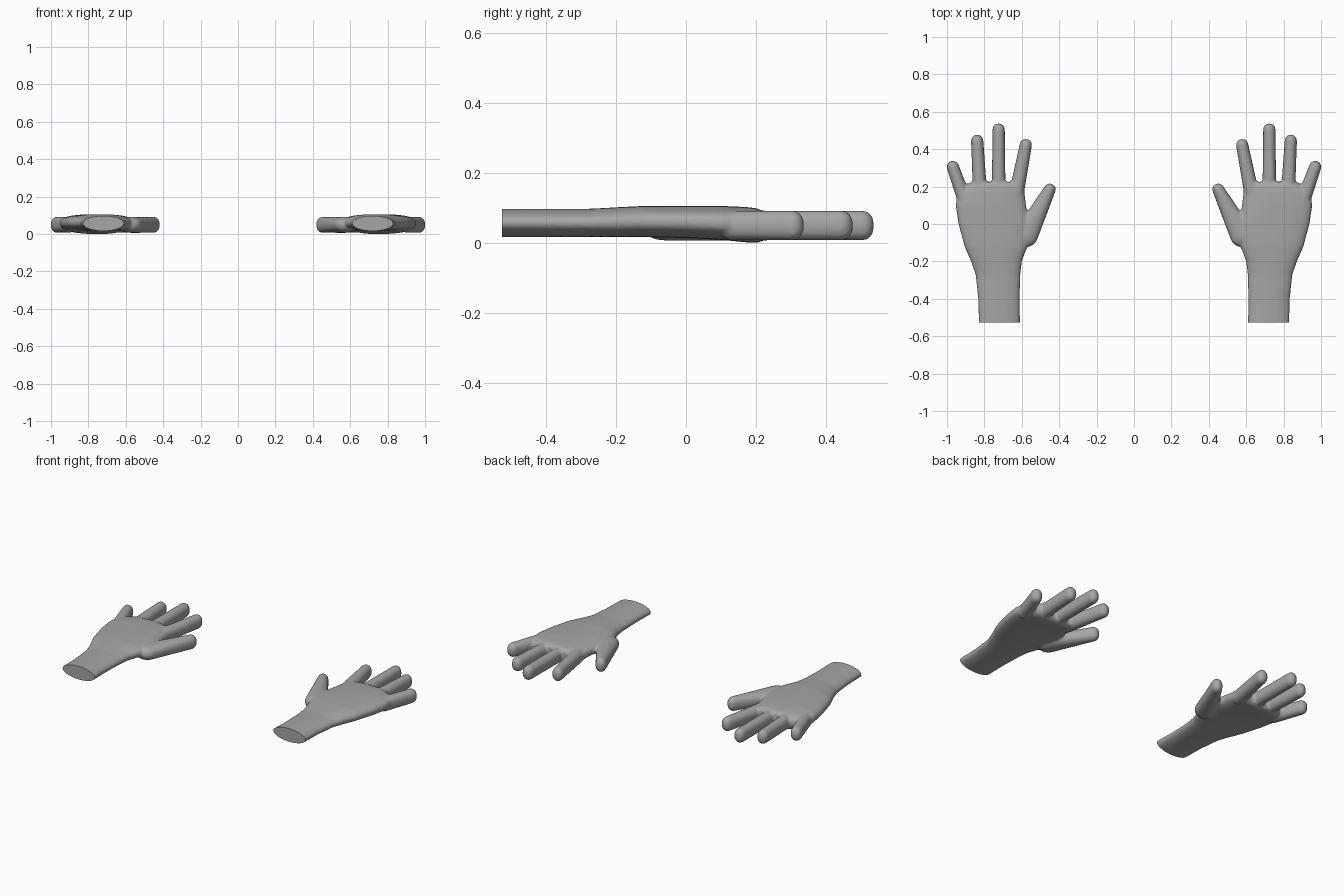
import bpy, bmesh
from math import cos, sin, pi, copysign
from mathutils import Vector

cube = bpy.data.objects.get("Cube")
if cube:
    bpy.data.objects.remove(cube, do_unlink=True)

grey = bpy.data.materials.new("plain_grey")
grey.use_nodes = True
grey.diffuse_color = (0.38, 0.38, 0.38, 1)
grey.node_tree.nodes["Principled BSDF"].inputs["Base Color"].default_value = grey.diffuse_color

WRIST_END = -0.527
SIDES = 40

# Forearm and palm sections: y, inner x, outer x, bottom z, top z, squareness
SECTIONS = [
    (-0.57, 0.607, 0.828, 0.020, 0.101, 2.0),
    (-0.40, 0.610, 0.832, 0.020, 0.101, 2.0),
    (-0.27, 0.606, 0.846, 0.020, 0.101, 2.1),
    (-0.20, 0.598, 0.870, 0.020, 0.105, 2.3),
    (-0.12, 0.568, 0.905, 0.020, 0.109, 2.5),
    (0.00, 0.555, 0.937, 0.017, 0.109, 2.6),
    (0.10, 0.576, 0.952, 0.012, 0.109, 2.6),
    (0.17, 0.584, 0.940, 0.005, 0.106, 2.6),
    (0.205, 0.595, 0.900, 0.003, 0.102, 2.6),
    (0.225, 0.620, 0.870, 0.012, 0.090, 2.4),
]

# Digits: base (x, y), base radius, tip centre (x, y), tip radius
DIGITS = [
    ((0.575, -0.06), 0.064, (0.449, 0.185), 0.032),
    ((0.626, 0.17), 0.040, (0.577, 0.422), 0.033),
    ((0.722, 0.17), 0.037, (0.722, 0.505), 0.033),
    ((0.822, 0.17), 0.038, (0.837, 0.445), 0.033),
    ((0.905, 0.13), 0.038, (0.967, 0.305), 0.033),
]
DIGIT_Z, DIGIT_HALF_HEIGHT = 0.053, 0.043


def power(value, squareness):
    return copysign(abs(value) ** (2 / squareness), value)


def add_palm(bm):
    rings = []
    for y, x0, x1, z0, z1, n in SECTIONS:
        ring = []
        for i in range(SIDES):
            a = 2 * pi * i / SIDES
            ring.append(bm.verts.new(((x0 + x1) / 2 + (x1 - x0) / 2 * power(cos(a), n), y,
                                      (z0 + z1) / 2 + (z1 - z0) / 2 * power(sin(a), n))))
        rings.append(ring)
    for a, b in zip(rings, rings[1:]):
        for i in range(SIDES):
            j = (i + 1) % SIDES
            bm.faces.new((a[i], a[j], b[j], b[i]))
    bm.faces.new(rings[0][::-1])
    bm.faces.new(rings[-1])


def add_digit(bm, base, base_r, tip, tip_r):
    # Hull around a base and a tip ellipsoid
    part = bmesh.new()
    for (x, y), r in ((base, base_r), (tip, tip_r)):
        ball = bmesh.ops.create_icosphere(part, subdivisions=3, radius=1)["verts"]
        for v in ball:
            v.co = Vector((x + v.co.x * r, y + v.co.y * r,
                           DIGIT_Z + power(v.co.z, 2.4) * DIGIT_HALF_HEIGHT))
    hull = bmesh.ops.convex_hull(part, input=part.verts)
    loose = {g for g in hull["geom_interior"] if isinstance(g, bmesh.types.BMVert)}
    bmesh.ops.delete(part, geom=list(loose), context="VERTS")
    mesh = bpy.data.meshes.new("digit")
    part.to_mesh(mesh)
    part.free()
    bm.from_mesh(mesh)
    bpy.data.meshes.remove(mesh)


def finish(name, bm):
    mesh = bpy.data.meshes.new(name)
    bm.to_mesh(mesh)
    mesh.materials.clear()
    mesh.materials.append(grey)
    obj = bpy.data.objects.new(name, mesh)
    bpy.context.collection.objects.link(obj)
    bpy.ops.object.select_all(action="DESELECT")
    obj.select_set(True)
    bpy.context.view_layer.objects.active = obj
    bpy.ops.object.shade_smooth_by_angle(angle=0.8)


# Rough hand: palm and digits overlapping
bm = bmesh.new()
add_palm(bm)
for digit in DIGITS:
    add_digit(bm, *digit)
bmesh.ops.recalc_face_normals(bm, faces=bm.faces)
rough_mesh = bpy.data.meshes.new("rough_hand")
bm.to_mesh(rough_mesh)
bm.free()
rough = bpy.data.objects.new("rough_hand", rough_mesh)
bpy.context.collection.objects.link(rough)

# Fuse the parts into one skin and soften the webbing
remesh = rough.modifiers.new("fuse", "REMESH")
remesh.mode = "VOXEL"
remesh.voxel_size = 0.007
soften = rough.modifiers.new("soften", "SMOOTH")
soften.factor = 0.5
soften.iterations = 6
depsgraph = bpy.context.evaluated_depsgraph_get()
bm = bmesh.new()
bm.from_mesh(rough.evaluated_get(depsgraph).to_mesh())
bpy.data.objects.remove(rough, do_unlink=True)

# Cut the wrist off flat and cap it
cut = bmesh.ops.bisect_plane(bm, geom=bm.verts[:] + bm.edges[:] + bm.faces[:],
                             plane_co=(0, WRIST_END, 0), plane_no=(0, -1, 0), clear_outer=True)
bmesh.ops.holes_fill(bm, edges=[e for e in bm.edges if e.is_boundary], sides=0)
bmesh.ops.recalc_face_normals(bm, faces=bm.faces)

# Rest the hand on the ground and set its outer edge
low = min(v.co.z for v in bm.verts)
side = max(v.co.x for v in bm.verts)
bmesh.ops.translate(bm, vec=(1 - side, 0, -low), verts=bm.verts)

finish("left_hand", bm)
bmesh.ops.scale(bm, vec=(-1, 1, 1), verts=bm.verts)
bmesh.ops.reverse_faces(bm, faces=bm.faces)
finish("right_hand", bm)
bm.free()
